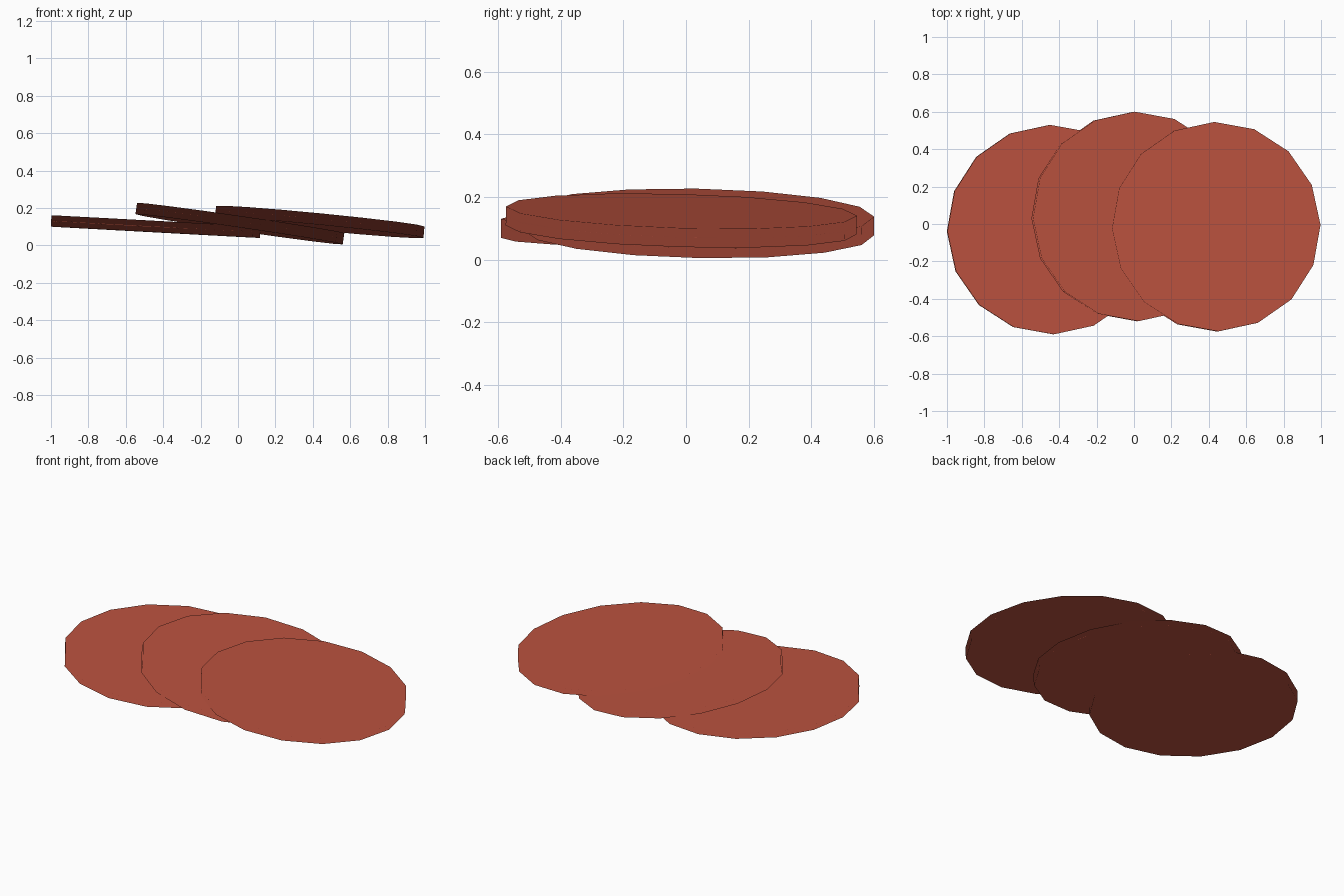
import bpy
from math import radians

if "Cube" in bpy.data.objects:
    bpy.data.objects.remove(bpy.data.objects["Cube"])

red = bpy.data.materials.new("slice_red")
red.diffuse_color = (0.50, 0.085, 0.05, 1)
red.use_nodes = True
red.node_tree.nodes["Principled BSDF"].inputs["Base Color"].default_value = red.diffuse_color


def add_slice(name, location, tilt_x, tilt_y):
    """Thin 16-sided disc, slightly tilted, with soft rim shading."""
    bpy.ops.mesh.primitive_cylinder_add(
        vertices=16, radius=0.56, depth=0.061, location=location,
        rotation=(radians(tilt_x), radians(tilt_y), radians(1)))
    disc = bpy.context.object
    disc.name = name
    disc.data.materials.append(red)
    bpy.ops.object.shade_smooth()
    # flat caps, rounded-looking rim
    disc.modifiers.new("cap_normals", 'WEIGHTED_NORMAL').weight = 100


# Three overlapping slices, fanned from left to right
add_slice("left_slice", (-0.44, -0.03, 0.10), 0, 3.1)
add_slice("middle_slice", (0.01, 0.04, 0.116), -0.9, 8.3)
add_slice("right_slice", (0.437, -0.015, 0.125), -1.5, 5.6)
